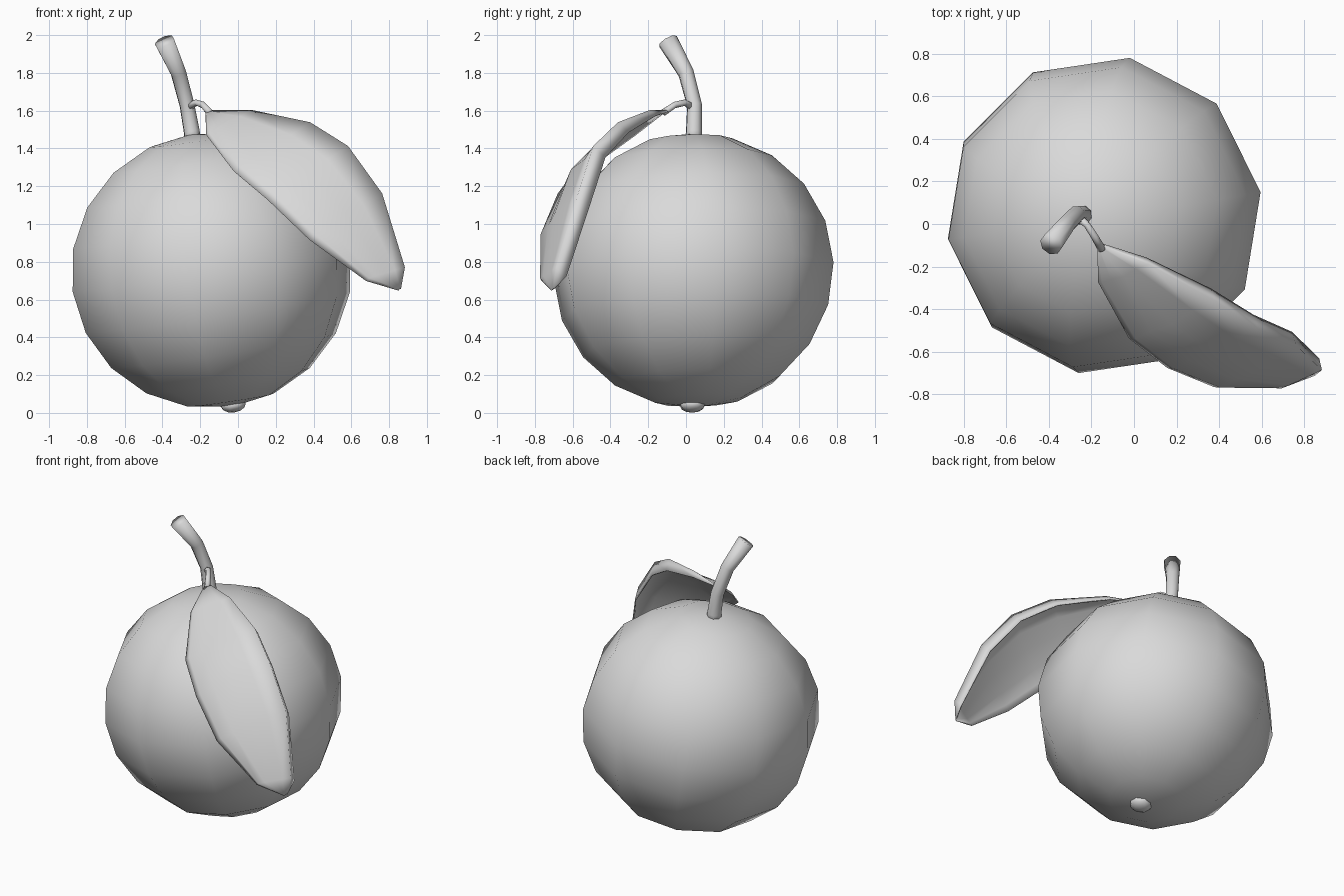
import bpy, bmesh
from math import radians, cos, sin, pi
from mathutils import Matrix, Vector

cube = bpy.data.objects.get("Cube")
if cube:
    bpy.data.objects.remove(cube, do_unlink=True)

grey = bpy.data.materials.new("plain_grey")
grey.use_nodes = True
grey.diffuse_color = (0.7, 0.7, 0.7, 1)
grey.node_tree.nodes["Principled BSDF"].inputs["Base Color"].default_value = (0.7, 0.7, 0.7, 1)


def finish(bm, name):
    """Turn a bmesh into a smooth, grey object."""
    bmesh.ops.recalc_face_normals(bm, faces=bm.faces)
    mesh = bpy.data.meshes.new(name)
    bm.to_mesh(mesh)
    bm.free()
    mesh.materials.append(grey)
    for p in mesh.polygons:
        p.use_smooth = True
    obj = bpy.data.objects.new(name, mesh)
    bpy.context.collection.objects.link(obj)
    return obj


def ball(name, centre, size, sides, rings):
    """Low-poly ball sharing the fruit's leaning axis."""
    bm = bmesh.new()
    bmesh.ops.create_uvsphere(bm, u_segments=sides, v_segments=rings, radius=1)
    lean = Matrix.Rotation(radians(-8.5), 4, 'Y') @ Matrix.Rotation(radians(2), 4, 'X')
    turn = Matrix.Rotation(radians(26.4), 4, 'Z')
    bm.transform(Matrix.Translation(centre) @ lean @ turn @ Matrix.Diagonal((*size, 1)))
    return finish(bm, name)


def tube(name, path, radii, sides):
    """Capped tube through a few points, with its own radius at each."""
    bm = bmesh.new()
    pts = [Vector(p) for p in path]
    rings = []
    for i, p in enumerate(pts):
        along = (pts[min(i + 1, len(pts) - 1)] - pts[max(i - 1, 0)]).normalized()
        side = along.cross(Vector((0.3, 1, 0.1))).normalized()
        other = along.cross(side)
        rings.append([bm.verts.new(p + radii[i] * (side * cos(a) + other * sin(a)))
                      for a in (2 * pi * k / sides for k in range(sides))])
    for a, b in zip(rings, rings[1:]):
        for k in range(sides):
            n = (k + 1) % sides
            bm.faces.new((a[k], a[n], b[n], b[k]))
    bm.faces.new(rings[0])
    bm.faces.new(rings[-1])
    return finish(bm, name)


# Fruit and the small nub beneath it
ball("fruit_body", (-0.14, 0.04, 0.754), (0.752, 0.752, 0.73), 10, 10)
ball("bottom_nub", (-0.025, 0.035, 0.042), (0.07, 0.07, 0.04), 8, 6)

# Bent stem with a wider cut end
tube("stem",
     [(-0.24, 0.04, 1.43), (-0.245, 0.042, 1.49), (-0.27, 0.045, 1.63),
      (-0.315, 0.0, 1.8), (-0.39, -0.095, 1.967)],
     [0.05, 0.044, 0.041, 0.043, 0.055], 8)

# Thin stalk joining the leaf to the stem
tube("leaf_stalk",
     [(-0.26, 0.03, 1.62), (-0.22, -0.005, 1.643), (-0.185, -0.06, 1.63), (-0.15, -0.12, 1.59)],
     [0.022, 0.017, 0.018, 0.02], 6)

# Leaf: two edges, a raised midrib between them and rims that fold under
upper = [(-0.155, -0.1, 1.6), (0.07, -0.19, 1.6), (0.38, -0.36, 1.535), (0.58, -0.49, 1.41),
         (0.76, -0.57, 1.16), (0.88, -0.685, 0.77), (0.86, -0.70, 0.66)]
lower = [(-0.17, -0.12, 1.59), (-0.165, -0.28, 1.475), (-0.02, -0.55, 1.29), (0.16, -0.69, 1.14),
         (0.38, -0.78, 0.93), (0.68, -0.775, 0.71), (0.85, -0.71, 0.65)]
rise = [0, 0.012, 0.018, 0.02, 0.02, 0.0, 0]
fold = [0.01, 0.04, 0.075, 0.085, 0.085, 0.07, 0.005]
outward = Vector((0.1, -0.79, 0.6))
bm = bmesh.new()
rows = []
for u, l, r, f in zip(upper, lower, rise, fold):
    u, l = Vector(u), Vector(l)
    across = u - l
    row = [u - outward * f - across * 0.03, u, u.lerp(l, 0.25) - outward * r * 0.3,
           u.lerp(l, 0.5) + outward * r, u.lerp(l, 0.75),
           l + across * 0.07, l - outward * f * 0.25]
    rows.append([bm.verts.new(p) for p in row])
for a, b in zip(rows, rows[1:]):
    for k in range(len(a) - 1):
        bm.faces.new((a[k], a[k + 1], b[k + 1], b[k]))
leaf = finish(bm, "leaf")
shell = leaf.modifiers.new("thin_shell", 'SOLIDIFY')
shell.thickness = 0.008
shell.offset = 0
